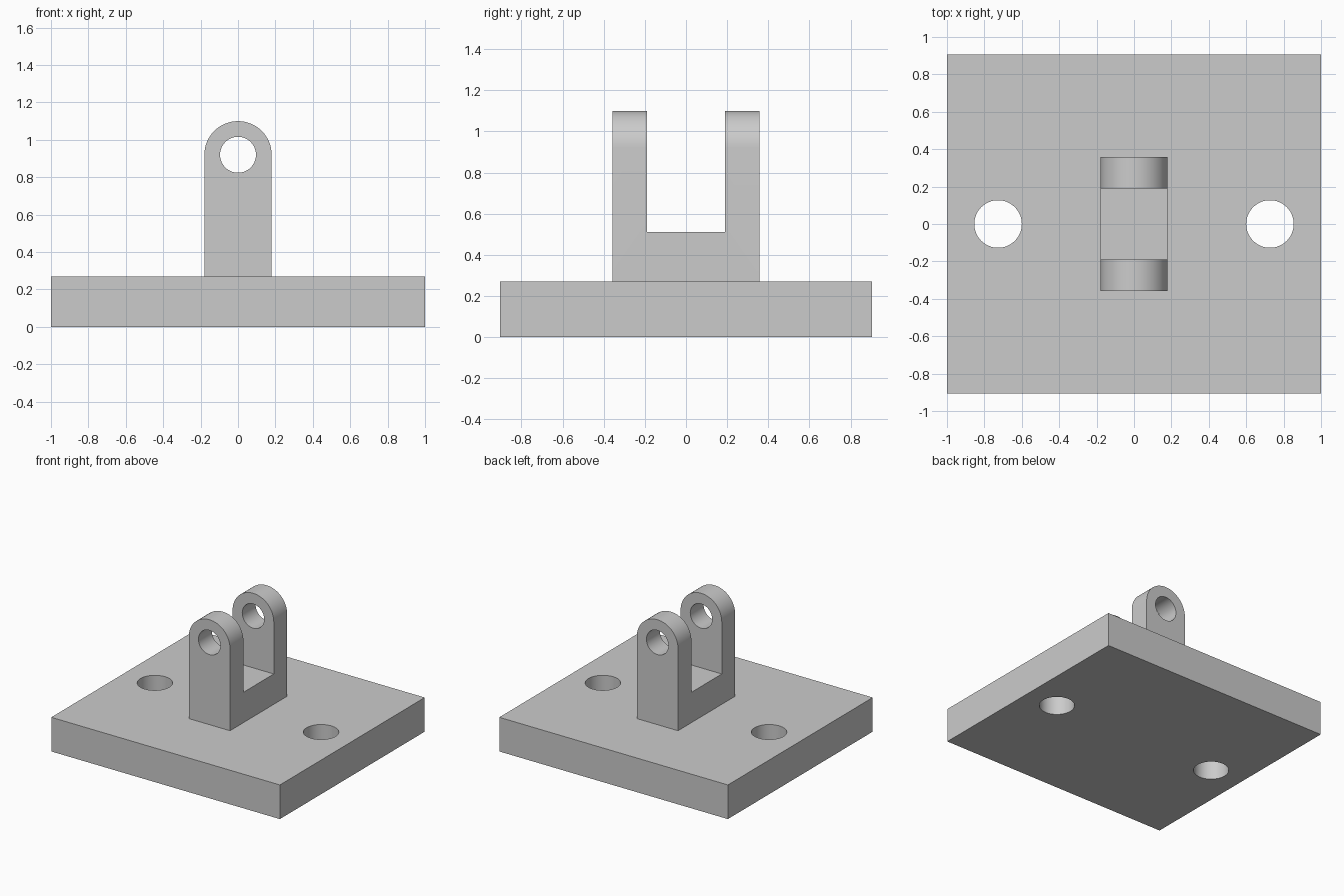
import bpy, bmesh, math

if "Cube" in bpy.data.objects:
    bpy.data.objects.remove(bpy.data.objects["Cube"], do_unlink=True)

# Dimensions
BASE_X, BASE_Y, BASE_Z = 2.0, 1.81, 0.27
LUG_R, LUG_Y, PIN_Z, PIN_R = 0.18, 0.357, 0.92, 0.096
SLOT_Y, SLOT_Z = 0.19, 0.51
BOLT_X, BOLT_R = 0.727, 0.127

grey = bpy.data.materials.new("plain grey")
grey.use_nodes = True
colour = (0.6, 0.6, 0.6, 1)
grey.diffuse_color = colour
grey.node_tree.nodes["Principled BSDF"].inputs["Base Color"].default_value = colour


def box(name, size, centre):
    bpy.ops.mesh.primitive_cube_add(size=1, location=centre)
    ob = bpy.context.object
    ob.name = name
    ob.scale = size
    bpy.ops.object.transform_apply(location=True, rotation=False, scale=True)
    return ob


def cylinder(name, radius, depth, centre, tilt=0):
    bpy.ops.mesh.primitive_cylinder_add(vertices=64, radius=radius, depth=depth,
                                        location=centre, rotation=(tilt, 0, 0))
    ob = bpy.context.object
    ob.name = name
    return ob


def cut(ob, cutter):
    mod = ob.modifiers.new("cut", 'BOOLEAN')
    mod.operation = 'DIFFERENCE'
    mod.solver = 'EXACT'
    mod.object = cutter
    bpy.context.view_layer.objects.active = ob
    bpy.ops.object.modifier_apply(modifier=mod.name)
    bpy.data.objects.remove(cutter, do_unlink=True)


def finish(ob):
    ob.data.materials.clear()
    ob.data.materials.append(grey)
    bpy.ops.object.select_all(action='DESELECT')
    ob.select_set(True)
    bpy.context.view_layer.objects.active = ob
    bpy.ops.object.shade_smooth_by_angle(angle=math.radians(30))


# Base plate with two bolt holes
base = box("base_plate", (BASE_X, BASE_Y, BASE_Z), (0, 0, BASE_Z / 2))
for side in (-1, 1):
    cut(base, cylinder("bolt_hole_cutter", BOLT_R, 1, (side * BOLT_X, 0, BASE_Z / 2)))
finish(base)

# Clevis: round-topped profile extruded front to back
bm = bmesh.new()
profile = [(-LUG_R, BASE_Z), (LUG_R, BASE_Z)]
for i in range(33):
    a = math.pi * i / 32
    profile.append((LUG_R * math.cos(a), PIN_Z + LUG_R * math.sin(a)))
face = bm.faces.new([bm.verts.new((x, -LUG_Y, z)) for x, z in profile])
ext = bmesh.ops.extrude_face_region(bm, geom=[face])
bmesh.ops.translate(bm, vec=(0, 2 * LUG_Y, 0),
                    verts=[v for v in ext["geom"] if isinstance(v, bmesh.types.BMVert)])
bmesh.ops.recalc_face_normals(bm, faces=bm.faces)
mesh = bpy.data.meshes.new("clevis_bracket")
bm.to_mesh(mesh)
bm.free()
clevis = bpy.data.objects.new("clevis_bracket", mesh)
bpy.context.collection.objects.link(clevis)

# Slot between the two ears, then the pin hole through both
cut(clevis, box("slot_cutter", (1, 2 * SLOT_Y, 1), (0, 0, SLOT_Z + 0.5)))
cut(clevis, cylinder("pin_hole_cutter", PIN_R, 2, (0, 0, PIN_Z), math.pi / 2))
finish(clevis)
